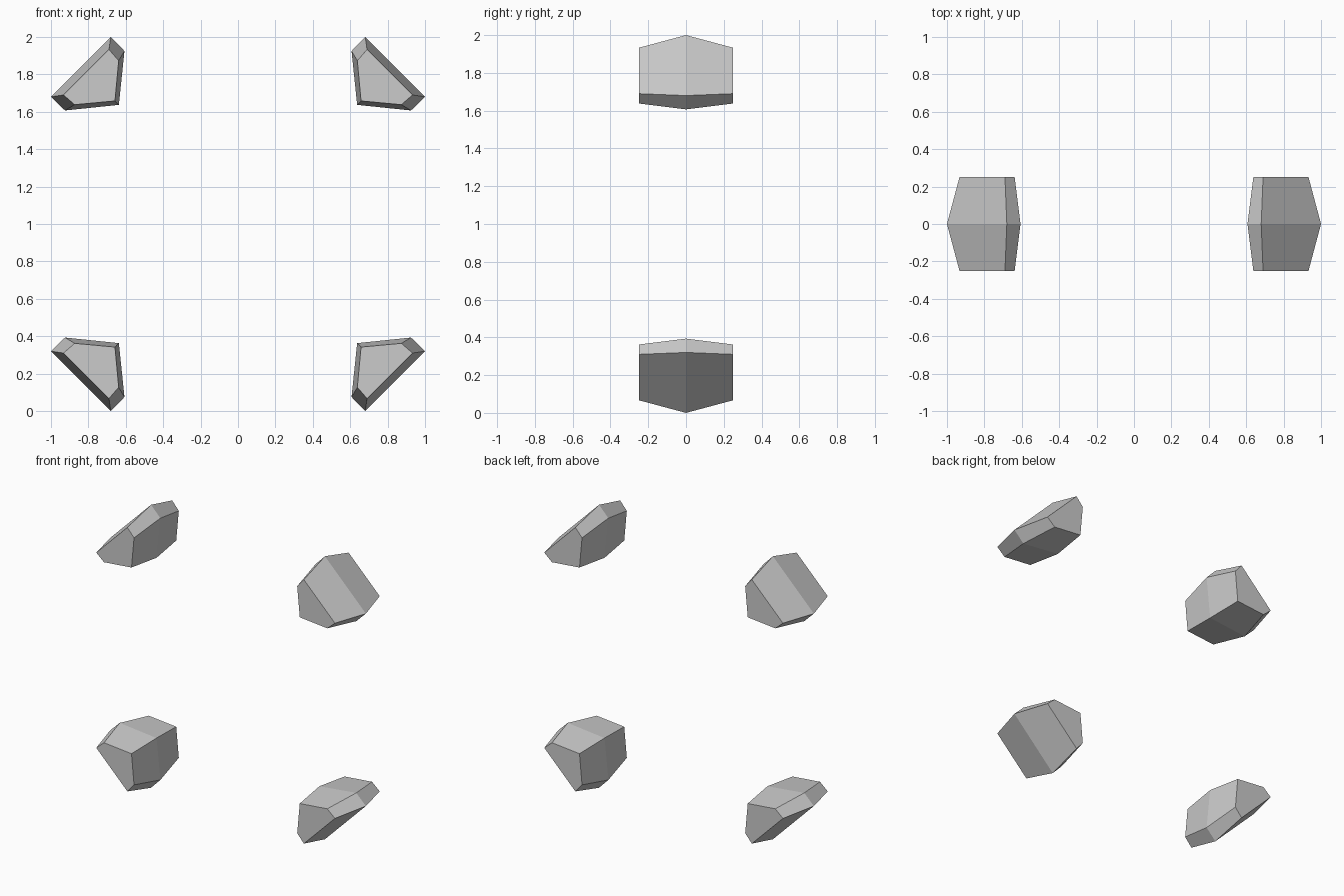
import bpy
import bmesh

cube = bpy.data.objects.get("Cube")
if cube:
    bpy.data.objects.remove(cube, do_unlink=True)

# Plain grey
GREY = (0.6, 0.6, 0.6, 1)
grey = bpy.data.materials.new("grey")
grey.use_nodes = True
grey.diffuse_color = GREY
grey.node_tree.nodes["Principled BSDF"].inputs["Base Color"].default_value = GREY

# Corner profiles (x, height from centre): wide middle and narrower ends
MIDDLE = [(0.68, 1.0), (1.0, 0.68), (0.925, 0.607), (0.637, 0.637), (0.607, 0.925)]
END = [(0.69, 0.933), (0.933, 0.69), (0.873, 0.638), (0.658, 0.658), (0.638, 0.873)]
HALF_DEPTH = 0.25


def corner_block(name, sx, sz):
    """Five-sided block with tapered front and back, mirrored into a corner."""
    bm = bmesh.new()
    rings = [
        [bm.verts.new((sx * x, y, 1 + sz * z)) for x, z in profile]
        for profile, y in ((END, -HALF_DEPTH), (MIDDLE, 0), (END, HALF_DEPTH))
    ]
    for a, b in zip(rings, rings[1:]):
        for i in range(len(a)):
            j = (i + 1) % len(a)
            bm.faces.new((a[i], a[j], b[j], b[i]))
    bm.faces.new(rings[0])
    bm.faces.new(rings[-1])
    bmesh.ops.recalc_face_normals(bm, faces=bm.faces)
    mesh = bpy.data.meshes.new(name)
    bm.to_mesh(mesh)
    bm.free()
    mesh.materials.append(grey)
    bpy.context.collection.objects.link(bpy.data.objects.new(name, mesh))


# Four corners
for side, sx in (("left", 1), ("right", -1)):
    for level, sz in (("upper", 1), ("lower", -1)):
        corner_block(f"{level}_{side}_corner_block", sx, sz)
